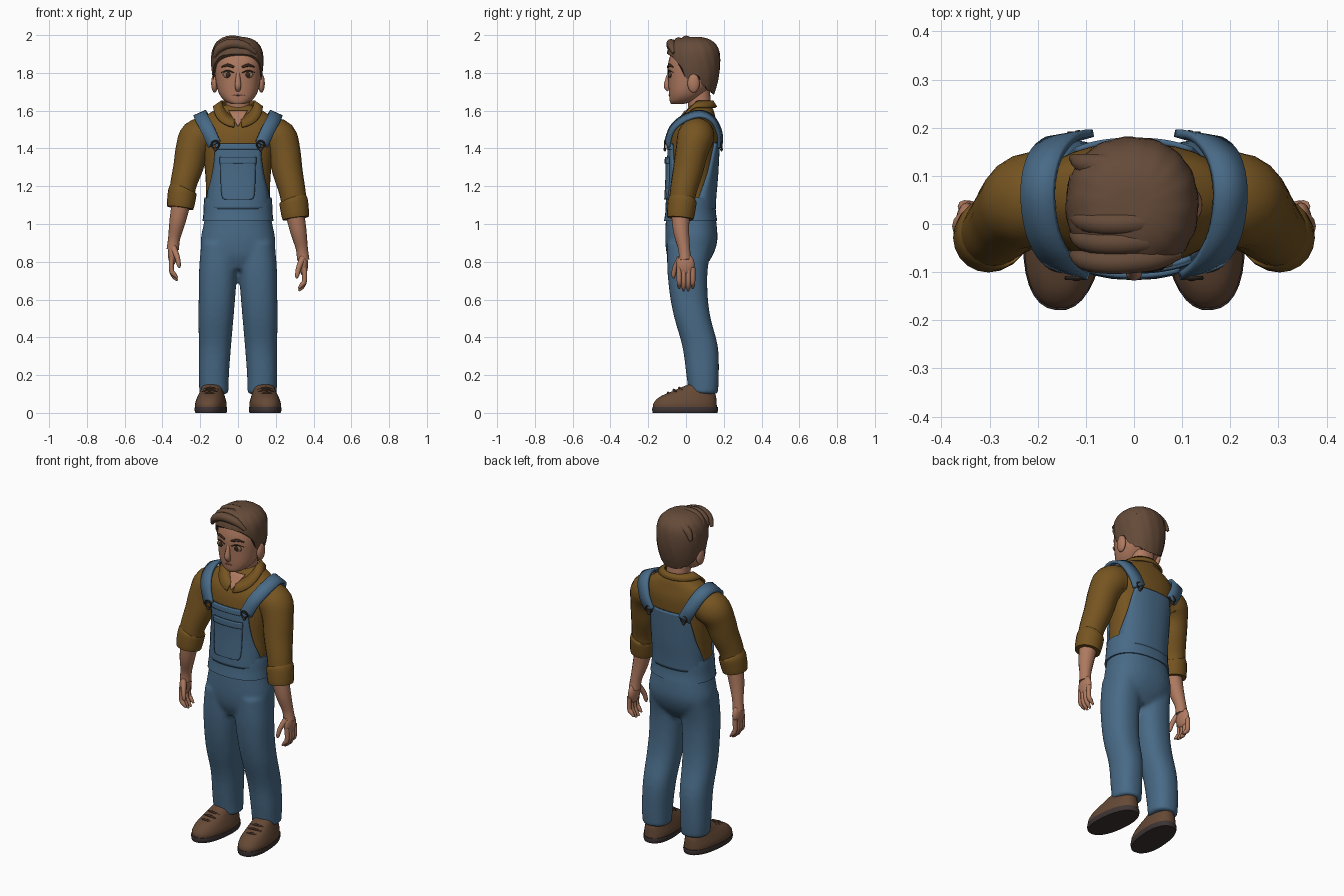
import bpy, bmesh, math
from mathutils import Vector

cube = bpy.data.objects.get("Cube")
if cube:
    bpy.data.objects.remove(cube, do_unlink=True)


def material(name, *rgb):
    mat = bpy.data.materials.new(name)
    mat.use_nodes = True
    mat.diffuse_color = (*rgb, 1)
    shader = next(n for n in mat.node_tree.nodes if n.type == 'BSDF_PRINCIPLED')
    shader.inputs["Base Color"].default_value = (*rgb, 1)
    shader.inputs["Roughness"].default_value = .8
    return mat


skin = material("skin", .43, .195, .117)
hair_brown = material("hair brown", .13, .07, .041)
shirt_brown = material("shirt brown", .18, .089, .015)
denim = material("denim blue", .065, .144, .24)
leather = material("shoe leather", .13, .066, .036)
rubber = material("sole rubber", .048, .034, .034)
metal = material("dark metal", .04, .028, .022)
eye_tone = material("eye tone", .24, .15, .09)
dark = material("iris and brow", .04, .022, .013)
lip = material("lip", .28, .105, .065)


def finish(name, verts, faces, mat, thick=0):
    mesh = bpy.data.meshes.new(name)
    mesh.from_pydata(verts, [], faces)
    bm = bmesh.new()
    bm.from_mesh(mesh)
    bmesh.ops.recalc_face_normals(bm, faces=bm.faces)
    bm.to_mesh(mesh)
    bm.free()
    mesh.materials.append(mat)
    ob = bpy.data.objects.new(name, mesh)
    bpy.context.collection.objects.link(ob)
    if thick:
        mod = ob.modifiers.new("thickness", 'SOLIDIFY')
        mod.thickness, mod.offset = thick, 0
    return ob


def dense(pts, k=4):
    """Smooth curve through points of any dimension."""
    out = []
    for i in range(len(pts) - 1):
        quad = [pts[max(i - 1, 0)], pts[i], pts[i + 1], pts[min(i + 2, len(pts) - 1)]]
        for j in range(k):
            t = j / k
            out.append(tuple(b + t * (c - a) / 2 + t * t * (a - 2.5 * b + 2 * c - d / 2)
                             + t ** 3 * (3 * b - a - 3 * c + d) / 2 for a, b, c, d in zip(*quad)))
    return out + [tuple(pts[-1])]


def grid_faces(rows, cols, wrap):
    return [(r * cols + c, r * cols + (c + 1) % cols, (r + 1) * cols + (c + 1) % cols, (r + 1) * cols + c)
            for r in range(rows - 1) for c in range(cols if wrap else cols - 1)]


def caps(rows, cols):
    return [tuple(range(cols)), tuple(range((rows - 1) * cols, rows * cols))]


def power(v, p):
    return math.copysign(abs(v) ** (2 / p), v)


def loft(name, rings, mat, n=32, p=2.3, k=4):
    """Stacked horizontal rings given as x, y, z, x radius, y radius."""
    rings = dense(rings, k)
    turn = [math.tau * i / n for i in range(n)]
    verts = [(x + rx * power(math.cos(a), p), y + ry * power(math.sin(a), p), z)
             for x, y, z, rx, ry in rings for a in turn]
    return finish(name, verts, grid_faces(len(rings), n, True) + caps(len(rings), n), mat)


def tube(name, pts, mat, n=14, k=4):
    """Round sweep along points given as x, y, z, radius."""
    pts = dense(pts, k)
    verts = []
    for i, q in enumerate(pts):
        tan = Vector(pts[min(i + 1, len(pts) - 1)][:3]) - Vector(pts[max(i - 1, 0)][:3])
        u = tan.cross(Vector((0, 1, 0))).normalized()
        v = u.cross(tan).normalized()
        for j in range(n):
            a = math.tau * j / n
            verts.append(Vector(q[:3]) + q[3] * (u * math.cos(a) + v * math.sin(a)))
    return finish(name, verts, grid_faces(len(pts), n, True) + caps(len(pts), n), mat)


def ball(name, centre, radii, mat):
    bpy.ops.mesh.primitive_uv_sphere_add(segments=20, ring_count=12, radius=1, location=centre)
    ob = bpy.context.object
    ob.name, ob.scale = name, radii
    ob.data.materials.append(mat)
    return ob


def section(table, z):
    for lo, hi in zip(table, table[1:]):
        if lo[2] <= z <= hi[2]:
            f = (z - lo[2]) / (hi[2] - lo[2])
            return [a + f * (b - a) for a, b in zip(lo, hi)]


def surface(table, x, z, side, p=2.3):
    _, y, _, rx, ry = section(table, z)
    return y + side * ry * max(0, 1 - abs(x / rx) ** p) ** (1 / p)


def panel(name, rows, side, off, mat, cols=17, thick=.012):
    """Cloth panel lying on the torso; rows give height and half width."""
    rows = dense(rows, 4)
    verts = []
    for z, half in rows:
        for c in range(cols):
            x = half * (2 * c / (cols - 1) - 1)
            verts.append((x, surface(torso, x, z, side) + side * off, z))
    return finish(name, verts, grid_faces(len(rows), cols, False), mat, thick)


# Shirt body
torso = [(0, .025, .98, .17, .125), (0, .025, 1.1, .17, .12), (0, .035, 1.25, .172, .122),
         (0, .04, 1.4, .19, .125), (0, .05, 1.5, .205, .118), (0, .065, 1.56, .185, .092),
         (0, .075, 1.605, .12, .07), (0, .075, 1.63, .07, .055)]
loft("shirt_body", torso, shirt_brown)
torso = dense(torso)

# Collar with an open front
verts = []
for i in range(41):
    u = math.pi * .95 * (i / 20 - 1)
    s, c = math.sin(u), math.cos(u)
    drop = max(0, -c)
    verts += [(.085 * s, .06 + .08 * c, 1.65 - .085 * drop), (.13 * s, .04 + .12 * c, 1.618 - .105 * drop)]
finish("collar", verts, grid_faces(41, 2, False), shirt_brown, .012)
panel("open_neck", [(1.52, .003), (1.6, .05)], -1, .006, skin, thick=.006)

# Overalls: trousers fused from hips and two legs
parts = [loft("trousers", [(0, .01, .76, .12, .08), (0, .02, .83, .185, .12), (0, .028, .91, .198, .138),
                           (0, .027, 1, .182, .135), (0, .025, 1.04, .175, .13)], denim)]
for s in (1, -1):
    parts.append(loft("leg", [(s * .127, .092, .1, .077, .077), (s * .128, .088, .2, .08, .086),
                              (s * .122, .075, .35, .085, .094), (s * .117, .035, .5, .093, .096),
                              (s * .111, .015, .62, .097, .1), (s * .105, .008, .76, .101, .107),
                              (s * .1, .02, .9, .095, .12)], denim))
bpy.ops.object.select_all(action='DESELECT')
for ob in parts:
    ob.select_set(True)
bpy.context.view_layer.objects.active = parts[0]
bpy.ops.object.join()
trousers = bpy.context.object
fuse = trousers.modifiers.new("fuse", 'REMESH')
fuse.mode, fuse.voxel_size, fuse.use_smooth_shade = 'VOXEL', .012, True
soften = trousers.modifiers.new("soften", 'SMOOTH')
soften.factor, soften.iterations = .5, 5

# Overalls: waist, bib, back and pocket
waist = []
for z, extra in ((1.015, .018), (1.06, .013), (1.11, .011), (1.14, .008)):
    x, y, _, rx, ry = section(torso, z)
    waist.append((x, y, z, rx + extra, ry + extra))
loft("overall_waist", waist, denim)
panel("bib", [(1.08, .168), (1.16, .16), (1.24, .14), (1.33, .125), (1.425, .118)], -1, .007, denim)
panel("bib_hem", [(1.395, .12), (1.425, .12)], -1, .012, denim)
panel("back_panel", [(1.08, .169), (1.17, .163), (1.27, .148), (1.36, .135), (1.43, .12)], 1, .007, denim)
panel("bib_pocket", [(1.13, .06), (1.15, .085), (1.3, .092), (1.35, .092)], -1, .016, denim)
panel("pocket_flap", [(1.32, .095), (1.355, .095)], -1, .02, denim)

# Shoulder straps with hooks
for s in (1, -1):
    path = dense([(s * .125, -.1, 1.42), (s * .16, -.075, 1.5), (s * .19, -.015, 1.556), (s * .2, .07, 1.583),
                  (s * .185, .14, 1.555), (s * .15, .178, 1.48), (s * .115, .18, 1.415)])
    verts = []
    for i, q in enumerate(path):
        q = Vector(q)
        tan = Vector(path[min(i + 1, len(path) - 1)]) - Vector(path[max(i - 1, 0)])
        out = q - Vector((q.x * .6, .05, 1.4))
        w = tan.cross(out).normalized() * .036
        verts += [q - w, q, q + w]
    finish("strap", verts, grid_faces(len(path), 3, False), denim, .016)
    for y, x in ((-.112, .12), (.188, .115)):
        bpy.ops.mesh.primitive_torus_add(location=(s * x, y, 1.42), rotation=(math.pi / 2, 0, 0), major_radius=.02,
                                         minor_radius=.005, major_segments=16, minor_segments=6)
        bpy.context.object.name = "strap_hook"
        bpy.context.object.data.materials.append(metal)
        ball("strap_button", (s * x, y, 1.395), (.011, .007, .011), metal)

# Arms, the right one held slightly higher
for s, lift in ((1, 0), (-1, .055)):
    def pose(pts):
        return [(s * x, y, z + lift * min(1, max(0, (1.45 - z) / .35)), r) for x, y, z, r in pts]
    tube("sleeve", pose([(.16, .06, 1.475, .09), (.215, .05, 1.455, .098), (.245, .03, 1.38, .086),
                         (.262, .01, 1.28, .08), (.288, -.015, 1.17, .07), (.3, -.025, 1.08, .066)]),
         shirt_brown, 20)
    tube("sleeve_cuff", pose([(.29, -.018, 1.135, .068), (.294, -.02, 1.12, .076), (.302, -.027, 1.06, .074),
                              (.306, -.03, 1.03, .07)]), shirt_brown, 20)
    tube("forearm", pose([(.3, -.03, 1.06, .05), (.32, -.025, .96, .043), (.338, -.01, .87, .032),
                          (.345, -.005, .81, .033)]), skin)
    ball("palm", pose([(.347, -.003, .785, 0)])[0][:3], (.024, .048, .06), skin)
    for i in range(4):
        y = -.036 + .024 * i
        tip = .012 * abs(i - 1.5)
        tube("finger", pose([(.352, y, .77, .014), (.352, y, .7, .013), (.338, y, .66 + tip, .012),
                             (.32, y, .64 + tip, .005)]), skin, 8)
    tube("thumb", pose([(.343, -.03, .82, .018), (.322, -.057, .77, .014), (.313, -.066, .728, .011),
                        (.31, -.064, .712, .004)]), skin, 8)

# Shoes
for s in (1, -1):
    upper = loft("shoe", [(0, -.005, .02, .08, .17), (0, -.005, .05, .081, .168), (0, .01, .085, .071, .15),
                          (0, .04, .115, .06, .112), (0, .08, .15, .05, .07)], leather)
    sole = loft("sole", [(0, -.005, 0, .08, .172), (0, -.005, .015, .084, .175), (0, -.005, .03, .083, .174)], rubber)
    heel = [tube("lace", [(-.04, y, z - .012, .006), (0, y - .01, z, .007), (.04, y, z - .012, .006)], dark, 8)
            for y, z in ((-.085, .106), (-.055, .121), (-.025, .132))]
    for ob in [upper, sole] + heel:
        ob.location.x = s * .143
        ob.rotation_euler.z = s * .1

# Neck and head
loft("neck", [(0, .078, 1.5, .066, .06), (0, .075, 1.6, .064, .06), (0, .06, 1.72, .066, .065)], skin)
head = [(0, -.045, 1.636, .035, .035), (0, -.02, 1.652, .07, .066), (0, .003, 1.69, .1, .093),
        (0, .027, 1.75, .117, .121), (0, .035, 1.84, .124, .131), (0, .04, 1.92, .112, .112), (0, .04, 1.965, .07, .07)]
loft("head", head, skin)
head = dense(head)
tube("nose", [(0, -.088, 1.8, .01), (0, -.097, 1.765, .013), (0, -.101, 1.73, .017), (0, -.09, 1.708, .012)], skin)
tube("mouth", [(x, surface(head, x, 1.683, -1) + .002, 1.683, r)
               for x, r in ((-.036, .002), (0, .005), (.036, .002))], lip, 8)
for s in (1, -1):
    ball("ear", (s * .124, .04, 1.745), (.018, .032, .05), skin)
    ball("eye", (s * .054, surface(head, .054, 1.79, -1) + .004, 1.79), (.027, .009, .017), eye_tone)
    ball("iris", (s * .052, surface(head, .052, 1.79, -1) - .002, 1.79), (.012, .006, .014), dark)
    for z in (1.807, 1.836):
        lid = [(s * x, surface(head, x, z + dz, -1), z + dz, r * (1 if z > 1.82 else .5))
               for x, dz, r in ((.022, -.006, .006), (.055, .005, .008), (.088, -.006, .003))]
        tube("brow", lid, dark, 8)

# Hair cap with a shaped hairline and swept ridges
line = dense([(-1, 1.9), (-.75, 1.885), (-.45, 1.84), (-.2, 1.765), (.1, 1.79), (.4, 1.73), (1, 1.685)])
cols, rows, verts = 64, 16, []
for r in range(rows):
    for c in range(cols):
        a = math.tau * c / cols
        back = math.sin(a)
        low = min(line, key=lambda q: abs(q[0] - back))[1]
        z = low + (1.99 - low) * math.sin(r / (rows - 1) * math.pi / 2)
        if z > 1.86:
            size = max(0, 1 - ((z - 1.86) / .131) ** 2.7) ** (1 / 2.7)
        else:
            size = 1 - .25 * ((1.86 - z) / .18) ** 2
        size *= .99 + .025 * abs(math.sin(8 * a + 14 * z))
        verts.append((-.004 + .137 * size * power(math.cos(a), 2.2), .039 + .141 * size * power(back, 2.2), z))
finish("hair", verts, grid_faces(rows, cols, True) + caps(rows, cols), hair_brown)
for i in range(6):
    y, z = -.075 + .04 * i, 1.972 - .009 * abs(i - 2)
    tube("hair_lock", [(.095, y + .01, z - .05, .008), (.04, y, z - .012, .022), (-.04, y - .004, z, .026),
                       (-.1, y, z - .025, .022), (-.128, y + .012, z - .07, .008)], hair_brown, 10)

# Smooth shading with crisp creases
bpy.ops.object.select_all(action='DESELECT')
for ob in bpy.context.scene.objects:
    if ob.type == 'MESH':
        ob.select_set(True)
        bpy.context.view_layer.objects.active = ob
bpy.ops.object.shade_smooth_by_angle(angle=math.radians(50))
